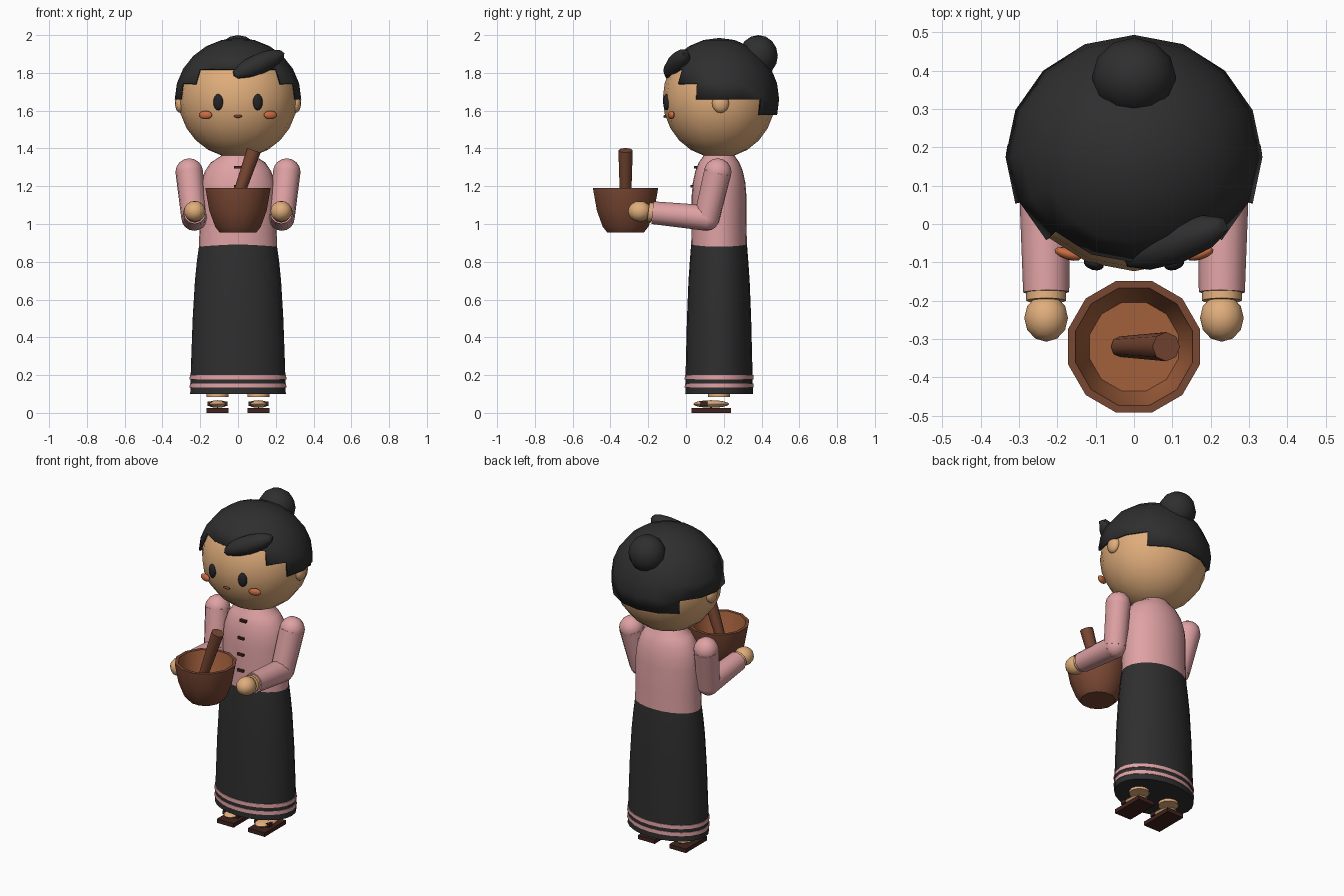
import bpy, bmesh, math
from mathutils import Vector, Matrix, Euler

if "Cube" in bpy.data.objects:
    bpy.data.objects.remove(bpy.data.objects["Cube"])


def material(name, r, g, b):
    m = bpy.data.materials.new(name)
    m.diffuse_color = (r, g, b, 1)
    m.use_nodes = True
    m.node_tree.nodes["Principled BSDF"].inputs["Base Color"].default_value = m.diffuse_color
    return m


SKIN = material("skin", .75, .42, .20)
BLACK = material("soft black", .028, .028, .029)
EYE = material("eye black", .018, .018, .022)
PINK = material("pink cloth", .74, .36, .37)
WOOD = material("dark wood", .19, .063, .033)
INNER = material("light wood", .36, .115, .045)
BLUSH = material("blush", .58, .15, .055)
DARK = material("dark brown", .05, .017, .013)
CY = 0.175  # centre line of the body


def finish(name, bm, mats, smooth=50):
    bmesh.ops.recalc_face_normals(bm, faces=bm.faces[:])
    me = bpy.data.meshes.new(name)
    bm.to_mesh(me)
    bm.free()
    ob = bpy.data.objects.new(name, me)
    bpy.context.collection.objects.link(ob)
    for m in mats:
        me.materials.append(m)
    if smooth:
        bpy.ops.object.select_all(action='DESELECT')
        ob.select_set(True)
        bpy.context.view_layer.objects.active = ob
        bpy.ops.object.shade_smooth_by_angle(angle=math.radians(smooth))
    return ob


def ball(name, loc, radii, mat, u=12, v=8, rot=(0, 0, 0)):
    bm = bmesh.new()
    bmesh.ops.create_uvsphere(bm, u_segments=u, v_segments=v, radius=1)
    bm.transform(Matrix.LocRotScale(Vector(loc), Euler(rot), Vector(radii)))
    return finish(name, bm, [mat])


def tube(name, a, b, ra, rb, mat, sides=12):
    a, b = Vector(a), Vector(b)
    bm = bmesh.new()
    bmesh.ops.create_cone(bm, cap_ends=True, segments=sides, radius1=ra,
                          radius2=rb, depth=(b - a).length)
    rot = (b - a).to_track_quat('Z', 'Y')
    bm.transform(Matrix.LocRotScale((a + b) / 2, rot, None))
    return finish(name, bm, [mat])


def box(name, loc, size, mat):
    bm = bmesh.new()
    bmesh.ops.create_cube(bm, size=1)
    bm.transform(Matrix.LocRotScale(Vector(loc), None, Vector(size)))
    return finish(name, bm, [mat], 0)


def lathe(name, rings, cy, mats, seg=24, turn=0, inner_from=None):
    """Stack elliptical rings (rx, ry, z) and cap both ends."""
    bm = bmesh.new()
    loops = []
    for rx, ry, z in rings:
        angles = [turn + math.tau * i / seg for i in range(seg)]
        loops.append([bm.verts.new((rx * math.cos(t), cy + ry * math.sin(t), z))
                      for t in angles])
    for k in range(len(loops) - 1):
        for i in range(seg):
            j = (i + 1) % seg
            f = bm.faces.new((loops[k][i], loops[k][j],
                              loops[k + 1][j], loops[k + 1][i]))
            f.material_index = int(inner_from is not None and k >= inner_from)
    bm.faces.new(loops[0][::-1])
    bm.faces.new(loops[-1]).material_index = int(inner_from is not None)
    return finish(name, bm, mats, 40)


# Head and neck
ball("head", (0, CY, 1.665), (.315, .298, .315), SKIN, 16, 12)
tube("neck", (0, CY, 1.32), (0, CY, 1.42), .07, .07, SKIN)

# Hair cap: sphere whose lower edge steps down from forehead to nape
bm = bmesh.new()
bmesh.ops.create_uvsphere(bm, u_segments=16, v_segments=12, radius=1)
doomed = []
for f in bm.faces:
    c = f.calc_center_median()
    around = math.degrees(math.atan2(abs(c.x), -c.y))
    height = math.degrees(math.atan2(c.z, math.hypot(c.x, c.y)))
    limit = 30 if around < 45 else 15 if around < 67.5 else 0 if around < 135 else -15
    if height < limit:
        doomed.append(f)
bmesh.ops.delete(bm, geom=doomed, context='FACES')
bm.transform(Matrix.LocRotScale(Vector((0, CY, 1.66)), None, Vector((.335, .318, .325))))
hair = finish("hair_cap", bm, [BLACK])
shell = hair.modifiers.new("thickness", 'SOLIDIFY')
shell.thickness = .012
shell.offset = -1

ball("hair_bun", (0, .383, 1.89), (.11, .103, .11), BLACK)
ball("fringe_swoop", (.108, -.048, 1.845), (.16, .055, .055), BLACK, 10, 8,
     (0, math.radians(-23), math.radians(20)))

# Face
for s, side in ((-1, "left"), (1, "right")):
    ball(side + "_ear", (s * .305, .183, 1.64), (.029, .045, .052), SKIN)
    ball(side + "_eye", (s * .105, -.104, 1.645), (.027, .016, .043), EYE,
         rot=(0, 0, s * .3))
    ball(side + "_cheek", (s * .172, -.078, 1.577), (.037, .015, .022), BLUSH,
         rot=(0, 0, s * .3))
ball("mouth", (0, -.112, 1.57), (.022, .008, .008), WOOD)

# Blouse and buttons
lathe("blouse", [(.207, .148, .88), (.203, .145, 1.0), (.203, .145, 1.15), (.195, .139, 1.22),
                 (.175, .126, 1.28), (.145, .108, 1.325), (.09, .083, 1.36),
                 (.08, .078, 1.375)], CY, [PINK])
for z, y in ((1.3, .053), (1.2, .033), (1.1, .028), (1.0, .028)):
    box("button", (0, y, z), (.042, .02, .014), DARK)

# Skirt with two pink hem bands
lathe("skirt", [(.253, .179, .10), (.25, .177, .22), (.24, .17, .5), (.228, .162, .7),
                (.218, .155, .8), (.207, .149, .88), (.203, .146, .905)], CY, [BLACK])
for z in (.145, .189):
    lathe("hem_band", [(.256, .182, z - .011), (.255, .181, z + .011)], CY, [PINK])

# Arms: shoulder, sleeve, elbow, forearm, wrist, hand
for s, side in ((-1, "left"), (1, "right")):
    shoulder, elbow = (s * .258, .168, 1.275), (s * .232, .11, 1.032)
    cuff, wrist = (s * .229, -.178, 1.06), (s * .229, -.2, 1.063)
    ball(side + "_shoulder", shoulder, (.073, .073, .073), PINK)
    tube(side + "_upper_sleeve", shoulder, elbow, .073, .068, PINK)
    ball(side + "_elbow", elbow, (.068, .068, .068), PINK)
    tube(side + "_forearm_sleeve", elbow, cuff, .068, .06, PINK)
    tube(side + "_wrist", cuff, wrist, .052, .052, SKIN)
    ball(side + "_hand", (s * .229, -.245, 1.067), (.057, .062, .055), SKIN)

# Legs, feet and sandals
for s, side in ((-1, "left"), (1, "right")):
    x = s * .108
    tube(side + "_leg", (x, CY, .085), (x, CY, .3), .058, .058, SKIN)
    ball(side + "_foot", (x, .133, .047), (.054, .095, .02), SKIN)
    lathe_ob = box(side + "_sandal", (x, .133, .0125), (.115, .21, .025), DARK)
    box(side + "_sandal_strap", (x, .095, .048), (.105, .035, .022), DARK)

# Mortar bowl, hollow, with a pestle leaning in it
lathe("mortar", [(.1, .1, .955), (.125, .125, .985), (.157, .157, 1.07), (.178, .178, 1.185),
                 (.178, .178, 1.19), (.158, .158, 1.19), (.145, .145, 1.12), (.12, .12, 1.04)],
      -.32, [WOOD, INNER], 12, math.radians(15), 5)
tube("pestle", (-.035, -.32, 1.045), (.084, -.32, 1.39), .027, .038, WOOD, 8)
